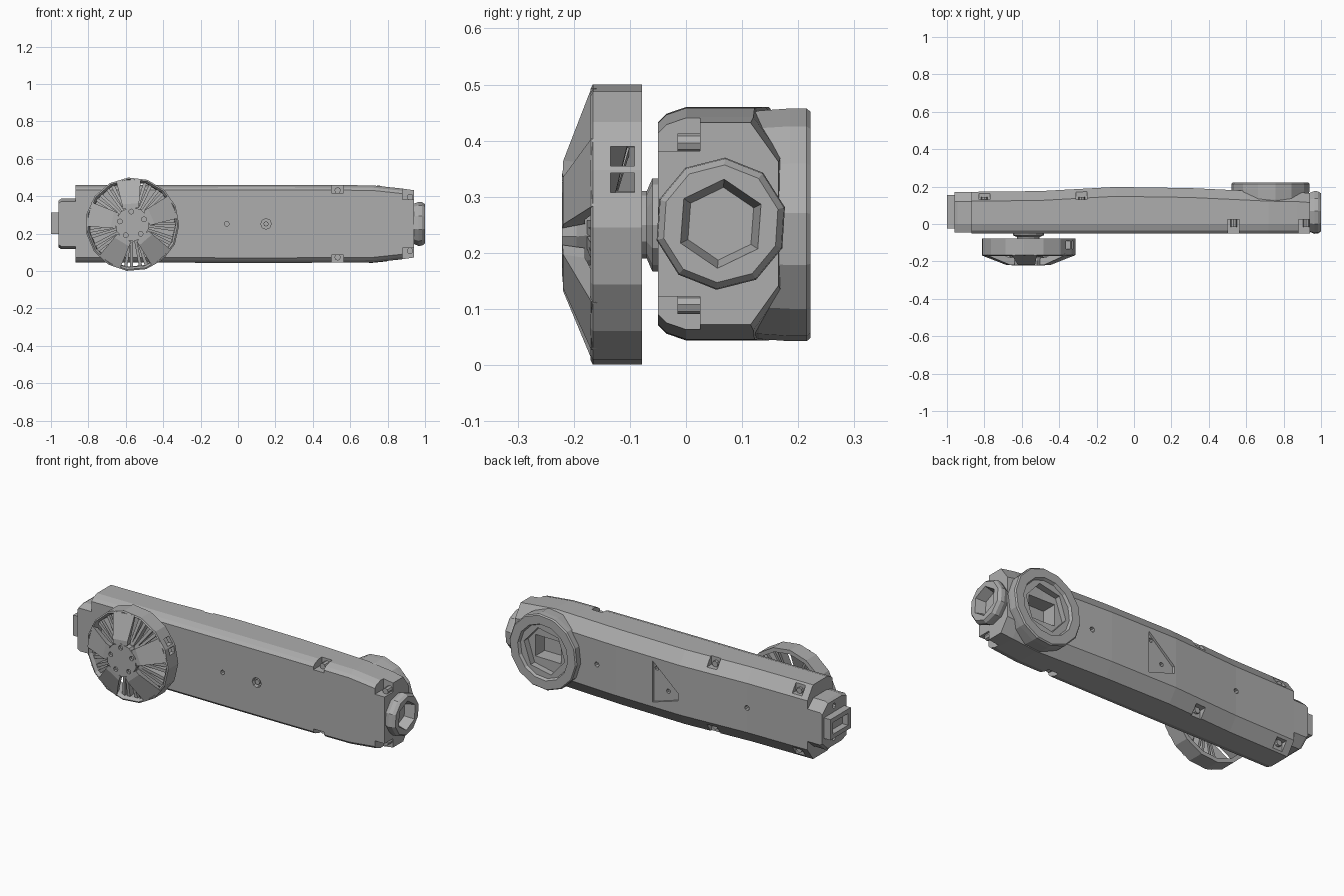
import bpy, bmesh
from math import sin, cos, pi, radians
from mathutils import Vector

if "Cube" in bpy.data.objects:
    bpy.data.objects.remove(bpy.data.objects["Cube"])

GREY = (0.42, 0.42, 0.42, 1)
grey = bpy.data.materials.new("light_grey")
grey.use_nodes = True
grey.diffuse_color = GREY
grey.node_tree.nodes["Principled BSDF"].inputs["Base Color"].default_value = GREY

MID = 0.252                      # height of the long axis
WHEEL = Vector((-0.565, 0, 0.25))
BOSS = Vector((0.73, 0, 0.25))


def loft(name, rings, capped=True):
    """Skin equal rings of points; uncapped lofts close end to end."""
    bm = bmesh.new()
    rows = [[bm.verts.new(p) for p in ring] for ring in rings]
    n = len(rows[0])
    pairs = list(zip(rows, rows[1:]))
    if not capped:
        pairs.append((rows[-1], rows[0]))
    for a, b in pairs:
        for i in range(n):
            j = (i + 1) % n
            bm.faces.new((a[i], a[j], b[j], b[i]))
    if capped:
        bm.faces.new(rows[0])
        bm.faces.new(rows[-1])
    bmesh.ops.recalc_face_normals(bm, faces=bm.faces)
    mesh = bpy.data.meshes.new(name)
    bm.to_mesh(mesh)
    bm.free()
    mesh.materials.append(grey)
    ob = bpy.data.objects.new(name, mesh)
    bpy.context.collection.objects.link(ob)
    return ob


def turned(name, profile, sides, c, axis="y", capped=True, turn=0.0):
    """Rings of (radius, position) along an axis."""
    def point(r, t, i):
        a = turn + 2 * pi * i / sides
        u, v = r * cos(a), r * sin(a)
        return (c[0] + u, t, c[2] + v) if axis == "y" else (t, c[1] + u, c[2] + v)
    return loft(name, [[point(r, t, i) for i in range(sides)] for r, t in profile], capped)


def box(name, x, y, z):
    return loft(name, [[(s, y[0], z[0]), (s, y[1], z[0]), (s, y[1], z[1]), (s, y[0], z[1])] for s in x])


def cut(ob, cutter):
    mod = ob.modifiers.new("cut", "BOOLEAN")
    mod.operation, mod.solver, mod.object = "DIFFERENCE", "EXACT", cutter
    bpy.context.view_layer.objects.active = ob
    bpy.ops.object.modifier_apply(modifier=mod.name)
    bpy.data.objects.remove(cutter)


# Long chamfered housing
def section(x, h, back):
    half = [(-0.05, h - 0.027), (-0.035, h - 0.012), (0, h), (back - 0.05, h), (back, h - 0.07)]
    return [(x, y, MID + z) for y, z in half] + [(x, y, MID - z) for y, z in reversed(half)]


housing = loft("housing", [section(*s) for s in (
    (-0.87, 0.207, 0.172), (-0.5, 0.207, 0.176), (-0.1, 0.208, 0.198), (0.3, 0.208, 0.192),
    (0.6, 0.207, 0.178), (0.72, 0.206, 0.172), (0.87, 0.19, 0.17), (0.94, 0.18, 0.165))])

# Corner notches holding bolts
for side in (1, -1):
    for x0, x1, y0, y1, depth in ((0.5, 0.565, -0.1, 0.025, 0.165), (0.88, 0.96, -0.1, 0.025, 0.13),
                                  (-0.31, -0.25, 0.13, 0.3, 0.16), (-0.83, -0.77, 0.13, 0.3, 0.15)):
        cut(housing, box("notch", (x0, x1), (y0, y1), sorted((MID + side * depth, MID + side * 0.3))))
        bolt = (-0.015, 0.03) if y0 < 0 else (0.12, 0.145)
        turned("notch_bolt", [(0.017, bolt[0]), (0.017, bolt[1])], 8,
               ((x0 + x1) / 2, 0, MID + side * (depth + 0.014)))

# Small holes on the front and the back
for x, r, y in ((-0.06, 0.013, -0.05), (0.15, 0.028, -0.05), (-0.5, 0.014, 0.176), (0.42, 0.014, 0.187)):
    cut(housing, turned("hole", [(r, y - 0.025), (r, y + 0.025)], 8, (x, 0, MID)))
turned("front_pin", [(0.014, -0.045), (0.014, 0)], 8, (0.15, 0, MID))

# Triangular recess on the back, with two small holes
triangle = ((0.07, 0.37), (0.07, 0.14), (-0.09, 0.19), (-0.09, 0.23))
cut(housing, loft("recess", [[(x, y, z) for x, z in triangle] for y in (0.184, 0.25)]))
for x, z in ((0.05, 0.33), (-0.02, 0.22)):
    cut(housing, turned("recess_hole", [(0.012, 0.165), (0.012, 0.25)], 8, (x, 0, z)))

# Stepped right end with rectangular port
end_block = loft("end_block", [[(x, y, MID + z) for y, z in (
    (-0.045, -h), (-0.045, h), (0.0, h + 0.015), (0.12, h + 0.015), (0.17, h - 0.03),
    (0.17, 0.03 - h), (0.12, -h - 0.015), (0.0, -h - 0.015))]
    for x, h in ((-0.86, 0.12), (-0.945, 0.12), (-0.96, 0.11))])
port = box("rectangular_port", (-1.0, -0.94), (-0.025, 0.155), (0.197, 0.312))
cut(port, box("port_opening", (-1.1, -0.965), (0.0, 0.13), (0.222, 0.287)))
for z in (0.165, 0.345):
    cut(end_block, turned("end_hole", [(0.014, -0.97), (0.014, -0.94)], 8, (0, 0.065, z), "x"))

# Round port with a six-sided opening on the left end
left_port = turned("left_port", [(0.1, 0.92), (0.118, 0.965), (0.116, 0.985), (0.105, 1.0)],
                   10, (0, 0.062, MID), "x", turn=0.25)
cut(left_port, turned("left_opening", [(0.065, 0.945), (0.085, 1.02)], 6, (0, 0.062, MID), "x", turn=0.45))

# Large round boss on the back with nested recesses
boss = turned("round_boss", [(0.19, 0.08), (0.205, 0.13), (0.209, 0.185), (0.209, 0.215),
                             (0.203, 0.222), (0.155, 0.222), (0.148, 0.206)], 14, BOSS, turn=0.1)
cut(boss, turned("hexagon_recess", [(0.128, 0.17), (0.128, 0.25)], 6, BOSS, turn=0.2))
for ob in (boss, housing):
    cut(ob, box("pocket", (0.65, 0.81), (0.09, 0.2), (0.19, 0.31)))
for ang in (80, 260):
    a = radians(ang)
    cut(boss, turned("boss_hole", [(0.014, 0.15), (0.014, 0.18)], 8,
                     BOSS + Vector((0.09 * cos(a), 0, 0.09 * sin(a)))))

# Axle between housing and wheel
turned("axle", [(0.083, -0.04), (0.083, -0.06), (0.06, -0.07), (0.06, -0.2)], 12, WHEEL)

# Wheel rim with two side windows
rim = turned("wheel_rim", [(0.251, -0.078), (0.251, -0.166), (0.243, -0.17), (0.232, -0.155),
                           (0.228, -0.078)], 15, WHEEL, capped=False, turn=radians(95))
for z0, z1 in ((0.308, 0.342), (0.355, 0.39)):
    cut(rim, box("rim_window", (-0.4, -0.25), (-0.135, -0.092), (z0, z1)))

# Hub with a bolt hole at the root of each spoke
hub = turned("wheel_hub", [(0.08, -0.165), (0.092, -0.195), (0.092, -0.221)],
             10, WHEEL, turn=radians(95))
for k in range(5):
    a = radians(95 + 72 * k)
    cut(hub, turned("bolt_hole", [(0.013, -0.25), (0.013, -0.205)], 8,
                    WHEEL + Vector((0.068 * cos(a), 0, 0.068 * sin(a)))))


# Bars running outwards from hub to rim
def bar(name, degrees, stations):
    a = radians(degrees)
    out, side = Vector((cos(a), 0, sin(a))), Vector((-sin(a), 0, cos(a)))
    loft(name, [[WHEEL + out * r + side * s * w + Vector((0, y, 0))
                 for s, y in ((-1, front), (1, front), (0.8, back), (-0.8, back))]
                for r, w, front, back in stations])


for k in range(5):
    base = 95 + 72 * k
    bar("main_spoke", base, ((0.084, 0.042, -0.22, -0.18), (0.11, 0.046, -0.219, -0.18),
                             (0.238, 0.066, -0.169, -0.135)))
    for offset in (22, 30, 42, 50):
        bar("thin_rib", base + offset, ((0.06, 0.006, -0.18, -0.13), (0.235, 0.009, -0.15, -0.1)))
